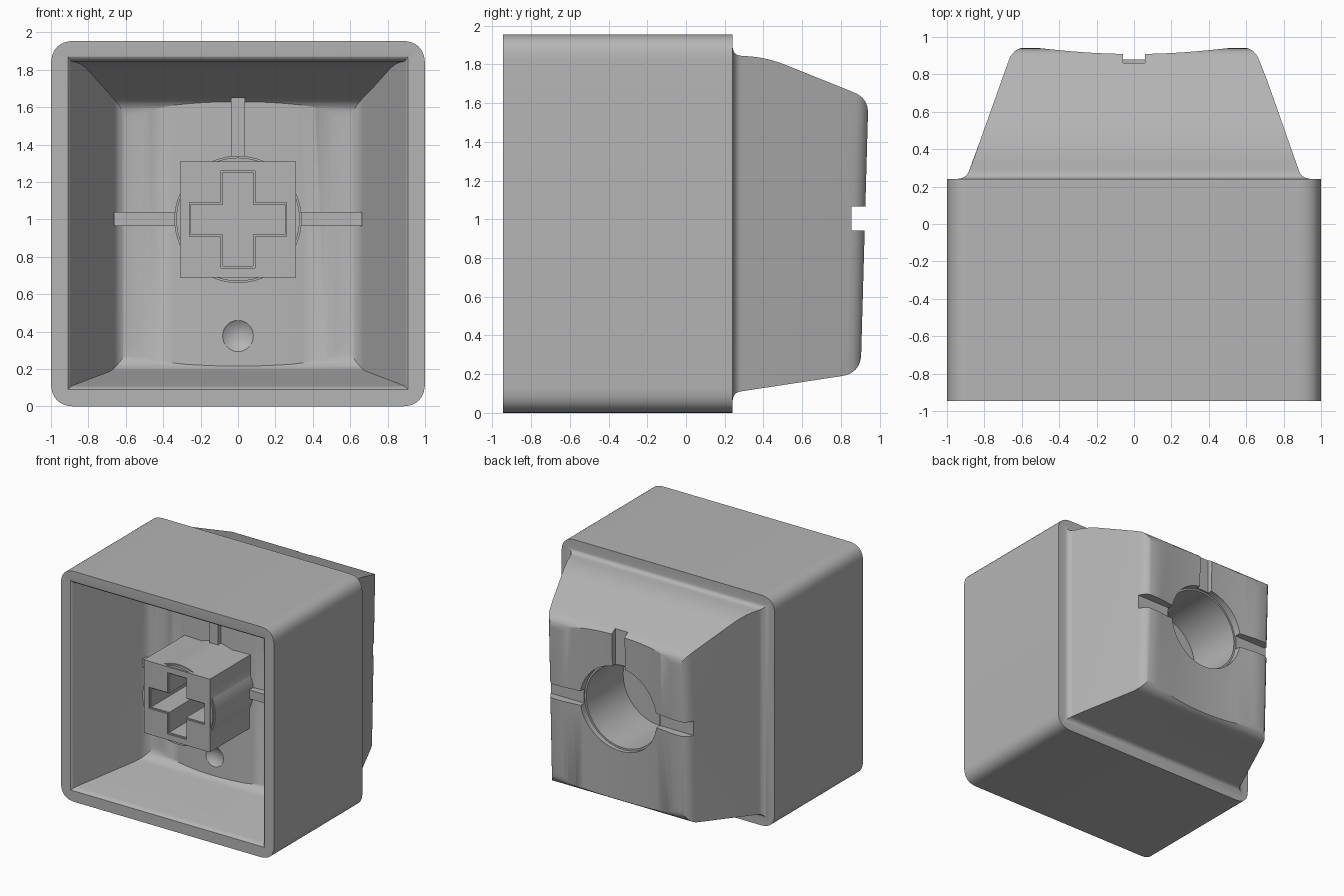
import bpy
import bmesh
import math
from mathutils import Vector

cube = bpy.data.objects.get("Cube")
if cube:
    bpy.data.objects.remove(cube, do_unlink=True)

GREY = (0.46, 0.46, 0.46, 1)
plastic = bpy.data.materials.new("grey plastic")
plastic.use_nodes = True
plastic.diffuse_color = GREY
plastic.node_tree.nodes["Principled BSDF"].inputs["Base Color"].default_value = GREY

MID = 1.0          # height of the stem axis
STACK = 1.185      # offset between the cap and the matching cavity


def rounded(corners, steps=8):
    """Turn (a, b, radius) corners into a closed outline with soft corners."""
    out = []
    for i, (a, b, r) in enumerate(corners):
        p = Vector((a, b))
        if not r:
            out.append(p)
            continue
        before = Vector(corners[i - 1][:2])
        after = Vector(corners[(i + 1) % len(corners)][:2])
        s = p + (before - p).normalized() * r
        e = p + (after - p).normalized() * r
        for k in range(steps + 1):
            t = k / steps
            out.append(s * (1 - t) ** 2 + p * 2 * t * (1 - t) + e * t * t)
    return out


def finish(name, bm):
    bmesh.ops.recalc_face_normals(bm, faces=bm.faces)
    mesh = bpy.data.meshes.new(name)
    bm.to_mesh(mesh)
    bm.free()
    mesh.materials.append(plastic)
    ob = bpy.data.objects.new(name, mesh)
    bpy.context.collection.objects.link(ob)
    return ob


def prism(name, outline, axis, lo, hi, tilt=0):
    """Extrude an outline along an axis; tilt leans its far side with height."""
    bm = bmesh.new()
    rings = []
    for h in (lo, hi):
        ring = []
        for a, b in outline:
            if axis == "z":
                co = (a, b + (tilt * (h - MID) if b > 0.5 else 0), h)
            else:
                co = (h, a, b) if axis == "x" else (a, h, b)
            ring.append(bm.verts.new(co))
        bm.faces.new(ring)
        rings.append(ring)
    n = len(outline)
    for i in range(n):
        j = (i + 1) % n
        bm.faces.new((rings[0][i], rings[0][j], rings[1][j], rings[1][i]))
    return finish(name, bm)


def box(name, x, y, z):
    return prism(name, [(x[0], z[0]), (x[1], z[0]), (x[1], z[1]), (x[0], z[1])], "y", *y)


def disc(name, r, y0, y1, n=64):
    ring = [(r * math.cos(2 * math.pi * i / n), MID + r * math.sin(2 * math.pi * i / n))
            for i in range(n)]
    return prism(name, ring, "y", y0, y1)


def combine(ob, other, operation):
    mod = ob.modifiers.new("join", "BOOLEAN")
    mod.operation, mod.object, mod.solver = operation, other, "EXACT"
    bpy.context.view_layer.objects.active = ob
    bpy.ops.object.modifier_apply(modifier=mod.name)
    bpy.data.objects.remove(other, do_unlink=True)


def smooth(ob):
    bpy.ops.object.select_all(action="DESELECT")
    ob.select_set(True)
    bpy.context.view_layer.objects.active = ob
    bpy.ops.object.shade_smooth_by_angle(angle=math.radians(30))


def cap_shape(name, wide, top, low):
    """Tapered cap with a scooped face: plan profile crossed with side profile."""
    right = [(wide, 0.15, 0), (wide, 0.24, 0), (0.895, 0.25, 0.035) if wide > 0.92 else (0.9, 0.25, 0),
             (0.64, 0.935, 0.085)]
    dish = [(0.55 * k / 8, 0.89 + 0.04 * (k / 8) ** 2, 0) for k in range(8, -9, -1)]
    dish = [(a, b, r) for a, b, r in dish]
    left = [(-a, b, r) for a, b, r in reversed(right)]
    shape = prism(name, rounded(right + dish + left), "z", -0.1, 2.1, tilt=0.03)
    side = [(0.2, top, 0), (0.24, top, 0), (0.245, 1.847, 0.04), (0.42, 1.835, 0.1),
            (0.942, 1.625, 0.08), (0.902, 0.205, 0.1), (0.245, 0.105, 0.04),
            (0.24, low, 0), (0.2, low, 0)]
    combine(shape, prism("side", rounded(side), "x", -1.1, 1.1), "INTERSECT")
    return shape


# Main body: rounded block with the cap on its back
block = [(-1, 0, 0.13), (1, 0, 0.13), (1, 1.955, 0.13), (-1, 1.955, 0.13)]
body = prism("body", rounded(block), "y", -0.945, 0.24)
combine(body, cap_shape("cap", 0.95, 1.9, 0.055), "UNION")

# Matching cavity in the front
cavity = cap_shape("cavity", 0.91, 1.865, 0.098)
for v in cavity.data.vertices:
    v.co.y -= STACK
combine(body, cavity, "DIFFERENCE")

# Socket hole and key slots in the cap
combine(body, disc("socket", 0.345, 0.35, 1.1), "DIFFERENCE")
combine(body, disc("socket_rim", 0.36, 0.845, 1.1), "DIFFERENCE")
combine(body, box("slot", (-0.8, 0.8), (0.855, 1.1), (0.943, 1.065)), "DIFFERENCE")
combine(body, box("slot", (-0.06, 0.06), (0.862, 1.1), (MID, 1.8)), "DIFFERENCE")

# Shallow round dimple in the cavity floor
bm = bmesh.new()
bmesh.ops.create_uvsphere(bm, u_segments=32, v_segments=24, radius=0.135)
bmesh.ops.translate(bm, verts=bm.verts, vec=(0, -0.419, 0.38))
combine(body, finish("dimple", bm), "DIFFERENCE")
smooth(body)


# Stem: square post with a round core and a cross-shaped pocket
def cross(grow):
    arm, reach = 0.08 + grow, 0.25 + grow
    quarter = [(reach, -arm), (reach, arm), (arm, arm)]
    pts = []
    for _ in range(4):
        pts += quarter
        quarter = [(-b, a) for a, b in quarter]
    return [(a, MID + b) for a, b in pts]


stem = box("stem", (-0.31, 0.31), (-0.82, -0.2), (MID - 0.31, MID + 0.31))
combine(stem, disc("core", 0.33, -0.81, -0.21), "UNION")
combine(stem, disc("core", 0.34, -0.79, -0.22), "UNION")
for grow, depth in ((0, 0.5), (0.01, 0.012)):
    combine(stem, prism("pocket", cross(grow), "y", -0.9, -0.82 + depth), "DIFFERENCE")
smooth(stem)

# Key ribs on the cavity floor, matching the slots
for name, sign in (("left_rib", 1), ("right_rib", -1)):
    box(name, sorted((sign * 0.3, sign * 0.662)), (-0.33, -0.2), (0.965, 1.04))
box("upper_rib", (-0.038, 0.038), (-0.325, -0.2), (1.3, 1.652))
